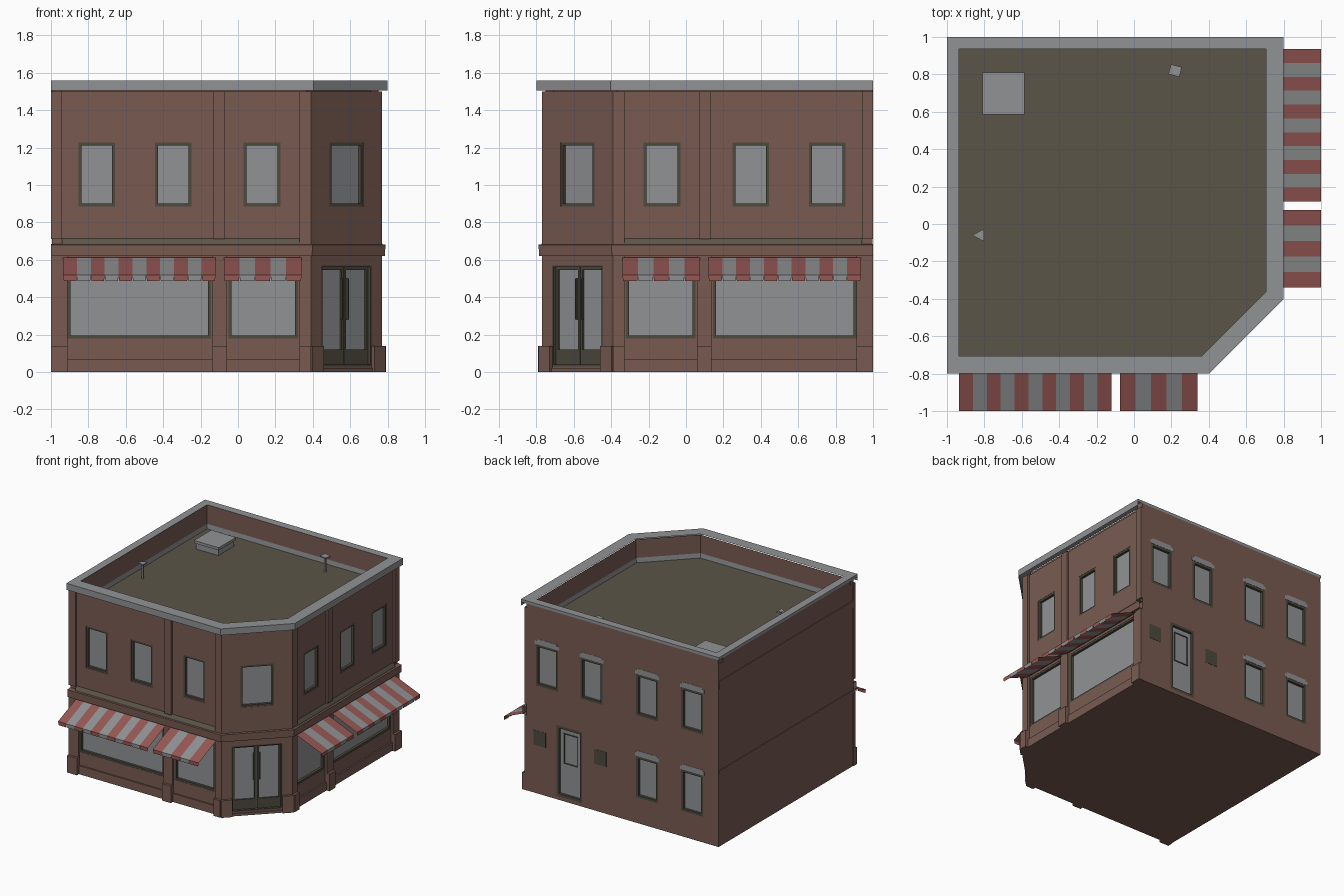
import bpy, bmesh
from mathutils import Vector

if "Cube" in bpy.data.objects:
    bpy.data.objects.remove(bpy.data.objects["Cube"])


def material(name, r, g, b):
    m = bpy.data.materials.new(name)
    m.use_nodes = True
    m.diffuse_color = (r, g, b, 1)
    node = next(n for n in m.node_tree.nodes if n.type == 'BSDF_PRINCIPLED')
    node.inputs["Base Color"].default_value = (r, g, b, 1)
    node.inputs["Roughness"].default_value = 0.9
    return m


BRICK = material("brick", .19, .105, .083)
STONE = material("pale stone", .285, .288, .3)
GLASS = material("window grey", .285, .29, .3)
ROOF = material("roof olive", .105, .09, .065)
TRIM = material("dark trim", .075, .068, .048)
RED = material("awning red", .3, .095, .087)
PALE = material("awning grey", .275, .28, .285)

# Facades: origin on the wall, direction along it, outward direction
D = .5 ** .5
R = .018  # setback of the wall panels behind the pilasters
FRONT = (Vector((0, R - .77, 0)), Vector((1, 0, 0)), Vector((0, -1, 0)))
SIDE = (Vector((.77 - R, 0, 0)), Vector((0, -1, 0)), Vector((1, 0, 0)))
CORNER = (Vector((.58, -.58, 0)), Vector((D, D, 0)), Vector((D, -D, 0)))
BACK = (Vector((0, 1, 0)), Vector((1, 0, 0)), Vector((0, 1, 0)))
LEFT = (Vector((-.995, 0, 0)), Vector((0, 1, 0)), Vector((-1, 0, 0)))
PLAN = (Vector((0, 0, 0)), Vector((1, 0, 0)), Vector((0, 1, 0)))
LABEL = {id(FRONT): "front", id(SIDE): "side", id(CORNER): "corner",
         id(BACK): "back", id(LEFT): "left", id(PLAN): "roof"}
DECK = 1.355  # roof height


def at(face, u, d, z):
    return face[0] + face[1] * u + face[2] * d + Vector((0, 0, z))


def finish(name, bm, mats, recalc=True):
    if recalc:
        bmesh.ops.recalc_face_normals(bm, faces=bm.faces)
    me = bpy.data.meshes.new(name)
    bm.to_mesh(me)
    bm.free()
    for m in mats:
        me.materials.append(m)
    ob = bpy.data.objects.new(name, me)
    bpy.context.collection.objects.link(ob)
    return ob


def prism(bm, ring_a, ring_b):
    a = [bm.verts.new(p) for p in ring_a]
    b = [bm.verts.new(p) for p in ring_b]
    bm.faces.new(a)
    bm.faces.new(b[::-1])
    for i in range(len(a)):
        j = (i + 1) % len(a)
        bm.faces.new((a[j], a[i], b[i], b[j]))


def add_box(bm, face, u0, u1, z0, z1, d0, d1):
    ring = lambda z: [at(face, u, d, z) for u, d in ((u0, d0), (u1, d0), (u1, d1), (u0, d1))]
    prism(bm, ring(z0), ring(z1))


def boxes(name, face, items, mat):
    bm = bmesh.new()
    for it in items:
        add_box(bm, face, *it)
    return finish(LABEL[id(face)] + "_" + name, bm, [mat])


def street_path(o):
    """The street edge of the plan, pushed outward by o."""
    k = .414 * o
    return [(-1, -.77 - o), (.39 + k, -.77 - o), (.77 + o, -.39 - k), (.77 + o, 1)]


def inner_path(o):
    p = street_path(-o)
    return [(-1 + o, p[0][1]), p[1], p[2], (p[3][0], 1 - o), (-1 + o, 1 - o)]


def raised(path, z):
    return [Vector((x, y, z)) for x, y in path]


def loft(name, rings, mat, closed):
    bm = bmesh.new()
    rows = [[bm.verts.new(p) for p in r] for r in rings]
    n = len(rows[0])
    for a, b in zip(rows, rows[1:]):
        for i in range(n if closed else n - 1):
            j = (i + 1) % n
            bm.faces.new((a[i], a[j], b[j], b[i]))
    return finish(name, bm, [mat], False)


def moulding(name, profile, mat):
    return loft(name, [raised(street_path(o), z) for o, z in profile], mat, False)


cuts = bmesh.new()


def frame_items(u0, u1, z0, z1, w, d0, d1):
    return [(u0, u0 + w, z0, z1, d0, d1), (u1 - w, u1, z0, z1, d0, d1),
            (u0 + w, u1 - w, z0, z0 + w, d0, d1), (u0 + w, u1 - w, z1 - w, z1, d0, d1)]


def window(name, face, u0, u1, z0, z1, w=.016):
    add_box(cuts, face, u0, u1, z0, z1, -.035, .05)
    boxes(name + "_frame", face, frame_items(u0, u1, z0, z1, w, -.034, -.002), TRIM)
    boxes(name + "_glass", face, [(u0 + w, u1 - w, z0 + w, z1 - w, -.034, -.022)], GLASS)


def awning(name, face, u0, u1, count):
    """Striped cloth: paired upper and lower sheets, valance tabs tapered."""
    bm = bmesh.new()
    step = (u1 - u0) / count
    top, tip, hem = (R, .612), (.23 + R, .517), (.23 + R, .488)
    for i in range(count):
        a, b = u0 + i * step, u0 + (i + 1) * step
        for inset, lower in ((0, False), (.002, True)):
            rows = []
            for (d, z), taper in ((top, 0), (tip, 0), (hem, .004)):
                rows.append([bm.verts.new(at(face, u, d - inset, z - inset))
                             for u in (a + taper, b - taper)])
            for p, q in zip(rows, rows[1:]):
                f = bm.faces.new((p[0], q[0], q[1], p[1]))
                f.normal_update()
                if (f.normal.dot(face[2]) < 0) != lower:
                    f.normal_flip()
                f.material_index = i % 2
    finish(LABEL[id(face)] + "_" + name, bm, [RED, PALE], False)


# The two street facades are the same, mirrored about the cut corner
for face in (FRONT, SIDE):
    for i, u in enumerate((-.755, -.347, .128)):
        window("upper_window_%d" % i, face, u - .098, u + .098, .885, 1.228)
    window("large_shop_window", face, -.912, -.145, .18, .6)
    window("small_shop_window", face, -.05, .32, .18, .6)
    awning("large_awning", face, -.935, -.12, 11)
    awning("small_awning", face, -.075, .34, 5)
    piers = ((-1, -.912), (-.137, -.058), (.33, .39))
    boxes("piers", face, [(a, b, 0, .62, -.005, R) for a, b in piers[:2]], BRICK)
    boxes("pier_bases", face, [(a, b, 0, .14, 0, R + .02) for a, b in piers], BRICK)
    boxes("skirting", face, [(-.912, -.137, 0, .07, 0, .012), (-.058, .33, 0, .07, 0, .012)], BRICK)
    boxes("pilasters", face, [(a, a + .06, .712, 1.5, -.005, R) for a in (-1, -.13)], BRICK)
    bm = bmesh.new()
    wedge = ((0, .68), (R + .004, .68), (R, .69), (.001, .714))
    prism(bm, [at(face, -.94, d, z) for d, z in wedge], [at(face, .33, d, z) for d, z in wedge])
    finish(LABEL[id(face)] + "_ledge_flashing", bm, [ROOF])

# Cut corner: upper window and double shop door
window("upper_window", CORNER, -.127, .127, .885, 1.228)
add_box(cuts, CORNER, -.192, .192, .03, .57, -.045, .05)
boxes("door_frame", CORNER, frame_items(-.192, .192, .03, .57, .01, -.044, 0), TRIM)
boxes("door_glass", CORNER, [(-.182, .182, .04, .56, -.044, -.032)], GLASS)
for s, a, b in (("right", -.182, -.003), ("left", .003, .182)):
    leaf = frame_items(a, b, .04, .56, .014, -.034, -.02)
    leaf.append((a, b, .04, .12, -.034, -.02))
    h = b - .024 if s == "right" else a + .016
    leaf.append((h, h + .008, .28, .5, -.022, -.008))
    boxes(s + "_door_leaf", CORNER, leaf, TRIM)
boxes("pier_bases", CORNER, [(-.276, -.19, 0, .14, 0, .02), (.19, .276, 0, .14, 0, .02)], BRICK)
boxes("door_step", CORNER, [(-.19, .19, 0, .02, 0, .008)], BRICK)

# Back wall: hooded windows, service door and vents
spots = [(u, .885) for u in (.565, .16, -.345, -.755)] + [(u, .21) for u in (-.345, -.755)]
for i, (u, z) in enumerate(spots):
    window("window_%d" % i, BACK, u - .1, u + .1, z, z + .34, .02)
    boxes("hood_%d" % i, BACK, [(u - .11, u + .11, z + .34, z + .372, -.02, 0),
                                (u - .09, u + .09, z + .372, z + .385, -.02, 0)], STONE)
window("service_door", BACK, .245, .478, .03, .61, .022)
boxes("service_door_panel", BACK, frame_items(.295, .425, .3, .55, .008, -.024, -.016), TRIM)
boxes("vents", BACK, [(.575, .685, .395, .515, -.01, 0), (.025, .135, .385, .505, -.01, 0)], TRIM)

# Brick body with window recesses and sunken roof cut out
w = .77 - R
plan = [(-.995, -w), (.33, -w), (.33, -.77), (.39, -.77), (.77, -.39),
        (.77, -.33), (w, -.33), (w, .998), (-.995, .998)]
bm = bmesh.new()
prism(bm, raised(plan, 0), raised(plan, 1.5))
body = finish("brick_body", bm, [BRICK])
prism(cuts, raised(inner_path(.06), DECK), raised(inner_path(.06), 1.7))
cutter = finish("recess_cutter", cuts, [BRICK])
cutter.hide_render = True
mod = body.modifiers.new("recesses", 'BOOLEAN')
mod.operation, mod.solver, mod.object = 'DIFFERENCE', 'EXACT', cutter
graph = bpy.context.evaluated_depsgraph_get()
cut_mesh = bpy.data.meshes.new_from_object(body.evaluated_get(graph))
body.modifiers.clear()
body.data = cut_mesh
bpy.data.objects.remove(cutter)

# Parapet tops on the plain walls, inner lining, bands on the left wall
boxes("parapet_top", BACK, [(-.99, w, 1.5, 1.555, -.06, -.002)], BRICK)
boxes("parapet_top", LEFT, [(-w, .94, 1.5, 1.555, -.055, 0)], BRICK)
moulding("parapet_lining", [(-.06, 1.55), (-.06, 1.5)], BRICK)
boxes("wall_bands", LEFT, [(-w, .995, 1.3, 1.36, -.005, .005),
                           (-w, .995, .6, .625, -.005, .005)], BRICK)

# Shopfront cornice, parapet cap and fascia
moulding("shopfront_cornice", [(-R, .62), (.016, .62), (.018, .68), (-R, .684)], BRICK)
outer = street_path(.03) + [(-1, 1)]
loft("parapet_cap", [raised(outer, 1.535), raised(outer, 1.558),
                     raised(inner_path(.065), 1.558)], STONE, True)
moulding("street_fascia", [(.03, 1.505), (.03, 1.535)], STONE)

# Roof sheet, flashing, hatch and small vent caps on thin posts
bm = bmesh.new()
prism(bm, raised(inner_path(.061), DECK), raised(inner_path(.061), DECK + .006))
finish("roof_sheet", bm, [ROOF])
loft("roof_flashing", [raised(inner_path(.062), DECK + .045),
                       raised(inner_path(.065), DECK + .005)], STONE, True)
boxes("hatch", PLAN, [(-.8, -.595, DECK, 1.415, .595, .8),
                      (-.81, -.585, 1.41, 1.432, .585, .81)], STONE)
vent = boxes("vent", PLAN, [(-.03, .03, 1.482, 1.492, -.027, .027),
                            (-.006, .006, DECK, 1.485, -.006, .006)], STONE)
vent.location, vent.rotation_euler.z = (.22, .82, 0), -.25
bm = bmesh.new()
tri = [(-.865, -.06), (-.803, -.093), (-.803, -.027)]
prism(bm, raised(tri, 1.482), raised(tri, 1.492))
add_box(bm, PLAN, -.83, -.818, DECK, 1.485, -.066, -.054)
finish("roof_wedge_vent", bm, [STONE])
